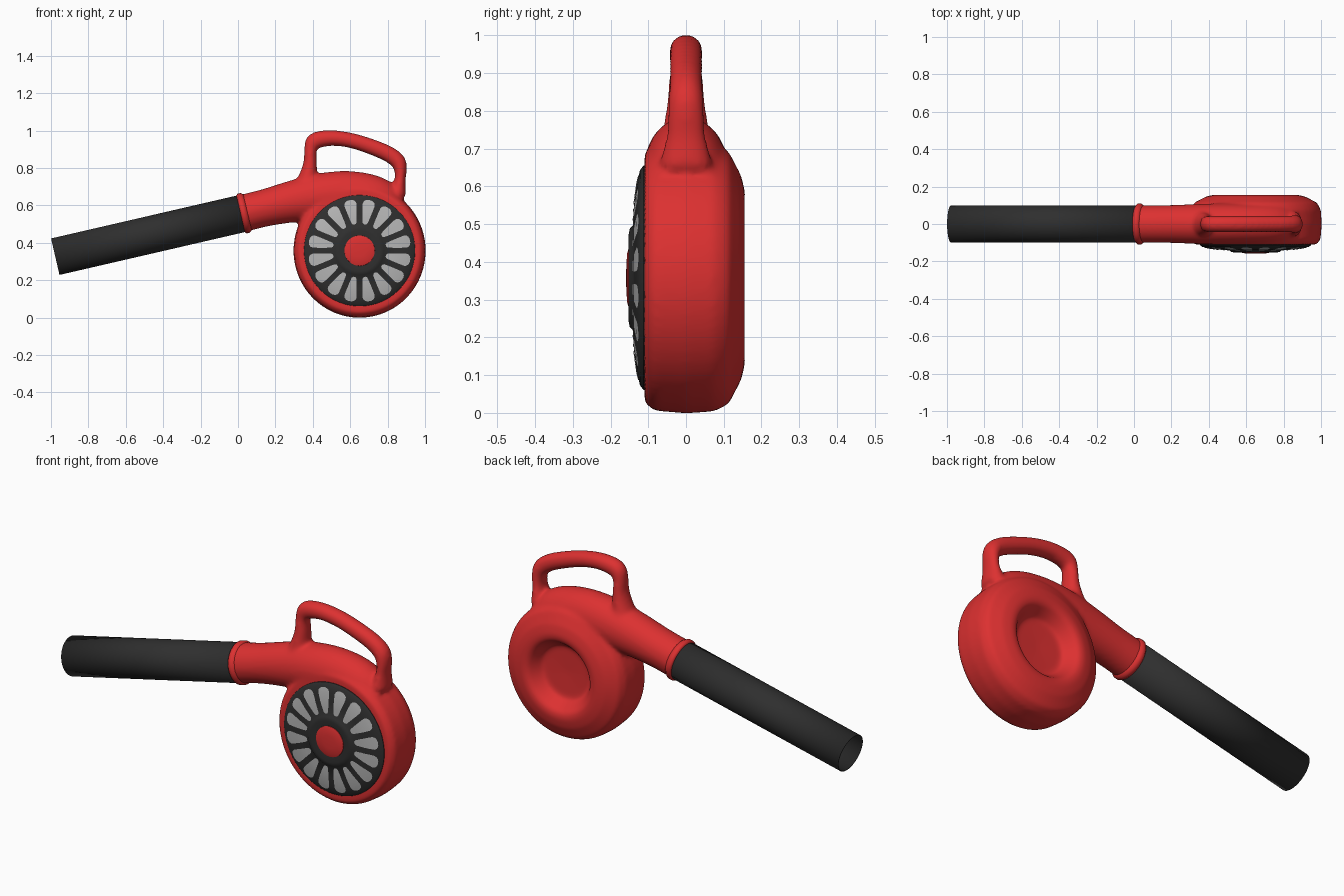
import bpy, bmesh, math
from mathutils import Vector

if "Cube" in bpy.data.objects:
    bpy.data.objects.remove(bpy.data.objects["Cube"], do_unlink=True)

CX, CZ = 0.65, 0.358      # fan axis
SLOTS = 16


def material(name, rgb, rough):
    m = bpy.data.materials.new(name)
    m.use_nodes = True
    m.diffuse_color = (*rgb, 1)
    bsdf = m.node_tree.nodes["Principled BSDF"]
    bsdf.inputs["Base Color"].default_value = (*rgb, 1)
    bsdf.inputs["Roughness"].default_value = rough
    return m


RED = material("red plastic", (0.72, 0.03, 0.03), 0.5)
BLACK = material("black plastic", (0.028, 0.028, 0.028), 0.6)
GREY = material("light grey", (0.47, 0.47, 0.47), 0.6)


def finish(name, bm, mat, angle=40):
    bmesh.ops.remove_doubles(bm, verts=bm.verts, dist=1e-5)
    bmesh.ops.recalc_face_normals(bm, faces=bm.faces)
    mesh = bpy.data.meshes.new(name)
    bm.to_mesh(mesh)
    bm.free()
    mesh.materials.append(mat)
    obj = bpy.data.objects.new(name, mesh)
    bpy.context.collection.objects.link(obj)
    bpy.ops.object.select_all(action="DESELECT")
    bpy.context.view_layer.objects.active = obj
    obj.select_set(True)
    bpy.ops.object.shade_smooth_by_angle(angle=math.radians(angle))
    return obj


def bridge(bm, rings):
    for a, b in zip(rings, rings[1:]):
        for i in range(len(a)):
            j = (i + 1) % len(a)
            bm.faces.new((a[i], a[j], b[j], b[i]))


def lathe(bm, profile, stretch=1.0, n=64):
    """Spin (radius, y) points around the fan axis."""
    rings = []
    for r, y in profile:
        angles = [math.tau * i / n for i in range(n)]
        rings.append([bm.verts.new((CX + r * math.cos(a), y,
                                    CZ + r * stretch * math.sin(a))) for a in angles])
    bridge(bm, rings)


def spline(points, steps):
    """Catmull-Rom through tuples of any length."""
    pts = [Vector(p) for p in points]
    pts = [pts[0] * 2 - pts[1]] + pts + [pts[-1] * 2 - pts[-2]]
    out = []
    for a, b, c, d in zip(pts, pts[1:], pts[2:], pts[3:]):
        for s in range(steps):
            t = s / steps
            out.append((b * 2 + (c - a) * t + (a * 2 - b * 5 + c * 4 - d) * t ** 2
                        + (b * 3 - a - c * 3 + d) * t ** 3) / 2)
    return out + [pts[-2]]


def sweep(bm, points, steps=1, n=32, caps=True):
    """Sweep ellipses along (x, z, in-plane radius, y radius) points."""
    path = spline(points, steps)
    rings = []
    for i, p in enumerate(path):
        q, o = path[min(i + 1, len(path) - 1)], path[max(i - 1, 0)]
        d = Vector((q[0] - o[0], q[1] - o[1])).normalized()
        ring = []
        for k in range(n):
            a = math.tau * k / n
            u = p[2] * math.cos(a)
            ring.append(bm.verts.new((p[0] - d.y * u, p[3] * math.sin(a), p[1] + d.x * u)))
        rings.append(ring)
    bridge(bm, rings)
    if caps:
        bm.faces.new(rings[0])
        bm.faces.new(rings[-1])


# Housing: drum with dished back, scroll running into the outlet, and handle
bm = bmesh.new()
lathe(bm, [(0, -0.11), (0.325, -0.11), (0.347, -0.085), (0.354, 0), (0.349, 0.075),
           (0.33, 0.113), (0.265, 0.147), (0.215, 0.158), (0.185, 0.15),
           (0.16, 0.115), (0.14, 0.085), (0, 0.08)], stretch=1.015)
sweep(bm, [(0.02, 0.556, 0.1, 0.1), (0.15, 0.588, 0.1, 0.1), (0.3, 0.622, 0.113, 0.105),
           (0.45, 0.645, 0.128, 0.11), (0.6, 0.65, 0.133, 0.11),
           (0.73, 0.625, 0.13, 0.11), (0.82, 0.56, 0.12, 0.1)], steps=5)
sweep(bm, [(0.36, 0.66, 0.085, 0.09), (0.375, 0.75, 0.052, 0.062), (0.386, 0.83, 0.036, 0.05),
           (0.388, 0.9, 0.034, 0.044), (0.412, 0.945, 0.045, 0.044), (0.5, 0.96, 0.042, 0.044),
           (0.6, 0.948, 0.041, 0.044), (0.7, 0.918, 0.042, 0.044), (0.8, 0.877, 0.043, 0.044),
           (0.855, 0.835, 0.042, 0.046), (0.869, 0.785, 0.033, 0.048),
           (0.866, 0.735, 0.03, 0.052), (0.855, 0.66, 0.045, 0.07)], steps=4)
housing = finish("housing", bm, RED)
remesh = housing.modifiers.new("blend", "REMESH")
remesh.mode = "VOXEL"
remesh.voxel_size = 0.009
remesh.use_smooth_shade = True
soften = housing.modifiers.new("soften", "SMOOTH")
soften.iterations = 14
soften.factor = 0.5

# Collar around the outlet
AXIS = Vector((0.974, 0.225))
MOUTH = Vector((0.02, 0.556))


def along(t, r):
    p = MOUTH + AXIS * t
    return (p.x, p.y, r, r)


bm = bmesh.new()
sweep(bm, [along(-0.006, 0.101), along(0.002, 0.109), along(0.018, 0.109),
           along(0.034, 0.097)], n=48)
finish("outlet_collar", bm, RED, 60)

# Open blower tube
bm = bmesh.new()
sweep(bm, [along(-1.0235, 0.1), along(0, 0.1)], n=48, caps=False)
tube = finish("blower_tube", bm, BLACK)
wall = tube.modifiers.new("wall", "SOLIDIFY")
wall.thickness = 0.004
wall.offset = -1

# Domed intake grille with a raised hub ring
GRILLE = [(0.297, -0.1), (0.297, -0.113), (0.285, -0.122), (0.25, -0.13), (0.2, -0.137),
          (0.14, -0.14), (0.13, -0.149), (0.11, -0.153), (0.085, -0.149), (0, -0.149)]
bm = bmesh.new()
lathe(bm, GRILLE)
finish("intake_grille", bm, BLACK, 50)


def grille_y(r):
    for (r1, y1), (r0, y0) in zip(GRILLE[1:], GRILLE[2:]):
        if r0 <= r <= r1:
            return y0 + (y1 - y0) * (r - r0) / (r1 - r0)
    return GRILLE[1][1]


# Slots between the spokes: tapered, round-ended plates following the dome
SLOT = [(0.143, 0.006), (0.15, 0.013), (0.175, 0.019), (0.2, 0.024), (0.225, 0.029),
        (0.25, 0.033), (0.262, 0.03), (0.27, 0.022), (0.275, 0.01)]
bm = bmesh.new()
for k in range(SLOTS):
    a = math.tau * (k + 0.5) / SLOTS
    out, side = Vector((math.cos(a), 0, math.sin(a))), Vector((-math.sin(a), 0, math.cos(a)))
    rows = []
    for r, w in SLOT:
        row = []
        for s in (-1, 0, 1):
            p = out * r + side * (s * w)
            row.append(bm.verts.new((CX + p.x, grille_y(p.length) - 0.002, CZ + p.z)))
        rows.append(row)
    for lo, hi in zip(rows, rows[1:]):
        for i in (0, 1):
            bm.faces.new((lo[i], lo[i + 1], hi[i + 1], hi[i]))
slots = finish("grille_slots", bm, GREY)
if sum(p.normal.y for p in slots.data.polygons) > 0:
    slots.data.flip_normals()

# Red hub cap
bm = bmesh.new()
lathe(bm, [(0.082, -0.145), (0.081, -0.151), (0.065, -0.156), (0.035, -0.158), (0, -0.159)], n=48)
finish("hub_cap", bm, RED, 60)
